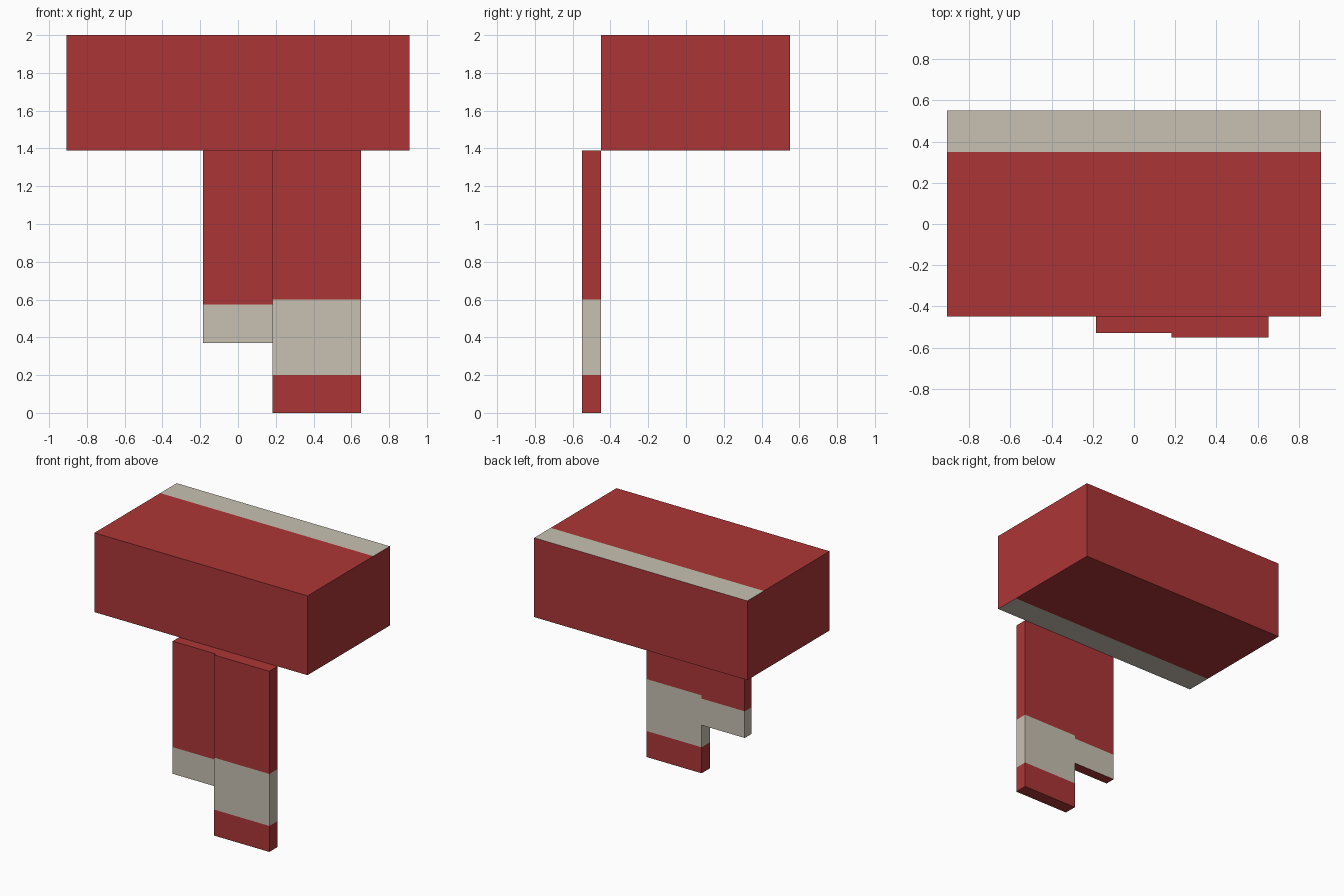
import bpy
import bmesh
from mathutils import Vector

default_cube = bpy.data.objects.get("Cube")
if default_cube:
    bpy.data.objects.remove(default_cube, do_unlink=True)


def make_material(name, colour):
    mat = bpy.data.materials.new(name)
    mat.use_nodes = True
    mat.diffuse_color = colour
    bsdf = next(n for n in mat.node_tree.nodes if n.type == 'BSDF_PRINCIPLED')
    bsdf.inputs["Base Color"].default_value = colour
    return mat


RED = make_material("ribbon red", (0.413, 0.036, 0.037, 1))
CREAM = make_material("stripe cream", (0.578, 0.533, 0.445, 1))


def striped_box(name, low, high, cuts, is_cream):
    """Box from low to high, cut at (axis, position), cream where the rule holds."""
    low, high = Vector(low), Vector(high)
    bm = bmesh.new()
    bmesh.ops.create_cube(bm, size=1)
    bmesh.ops.scale(bm, vec=high - low, verts=bm.verts)
    bmesh.ops.translate(bm, vec=(low + high) / 2, verts=bm.verts)
    for axis, position in cuts:
        normal = Vector((0, 0, 0))
        normal[axis] = 1
        bmesh.ops.bisect_plane(bm, geom=bm.verts[:] + bm.edges[:] + bm.faces[:],
                               plane_co=normal * position, plane_no=normal)
    bm.normal_update()
    for face in bm.faces:
        face.material_index = int(is_cream(face.calc_center_median(), face.normal))
    mesh = bpy.data.meshes.new(name)
    bm.to_mesh(mesh)
    bm.free()
    mesh.materials.append(RED)
    mesh.materials.append(CREAM)
    obj = bpy.data.objects.new(name, mesh)
    bpy.context.collection.objects.link(obj)
    return obj


Y, Z = 1, 2
FRONT = -0.45    # front of the block, back of the tails
TOP = 1.39       # underside of the block, top of the tails

# Wide block: stripe at the back of its top and the front of its underside
striped_box("upper_block", (-0.907, FRONT, TOP), (0.907, 0.55, 2.0),
            [(Y, 0.35), (Y, -0.25)],
            lambda c, n: (n.z > 0.5 and c.y > 0.35) or (n.z < -0.5 and c.y < -0.25))

# Long tail: stripe band above a red end
striped_box("long_tail", (0.182, -0.55, 0), (0.652, FRONT, TOP),
            [(Z, 0.2), (Z, 0.6)],
            lambda c, n: abs(n.z) < 0.5 and 0.2 < c.z < 0.6)

# Short tail: thinner, with the stripe at its lower end
striped_box("short_tail", (-0.185, -0.53, 0.37), (0.182, FRONT, TOP),
            [(Z, 0.575)],
            lambda c, n: abs(n.z) < 0.5 and c.z < 0.575)
